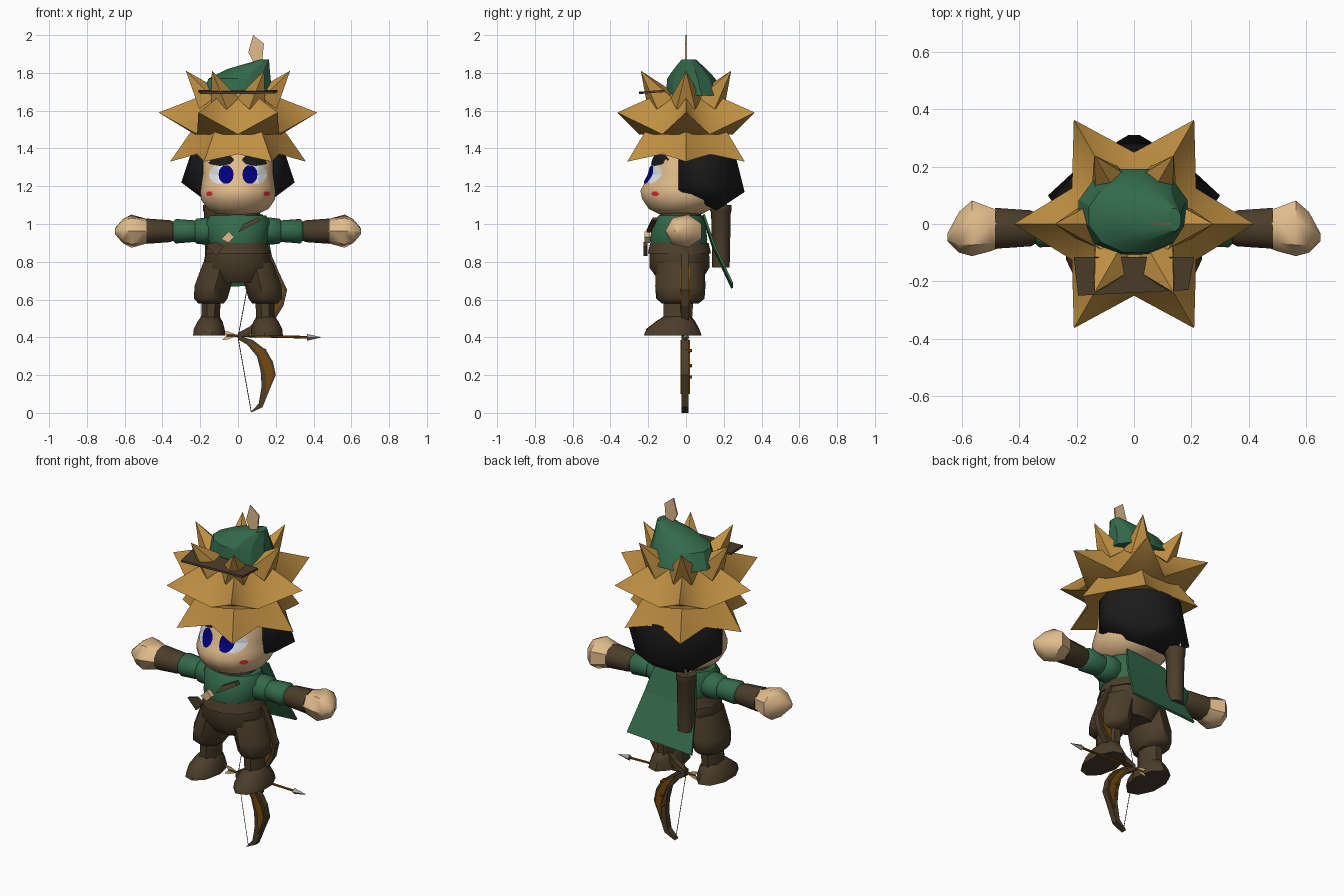
import bpy, bmesh
from math import sin, cos, pi, radians
from mathutils import Vector
from mathutils.bvhtree import BVHTree

cube = bpy.data.objects.get("Cube")
if cube:
    bpy.data.objects.remove(cube, do_unlink=True)


def material(name, *rgb):
    m = bpy.data.materials.new(name)
    m.use_nodes = True
    m.diffuse_color = (*rgb, 1)
    m.node_tree.nodes["Principled BSDF"].inputs["Base Color"].default_value = (*rgb, 1)
    return m


GOLD = material("golden hair", .53, .28, .055)
SKIN = material("skin", .75, .5, .26)
GREEN = material("green cloth", .033, .145, .07)
BROWN = material("brown leather", .072, .047, .023)
BLACK = material("black hair", .011, .011, .012)
BLUE = material("iris blue", 0, 0, .21)
WHITE = material("eye white", .8, .83, .87)
RED = material("cheek red", .8, .03, .03)
WOOD = material("bow wood", .18, .068, .004)
STEEL = material("steel", .35, .35, .35)


def finish(name, bm, mat, mirror=False, smooth=38):
    bmesh.ops.recalc_face_normals(bm, faces=bm.faces)
    me = bpy.data.meshes.new(name)
    bm.to_mesh(me)
    bm.free()
    me.materials.append(mat)
    ob = bpy.data.objects.new(name, me)
    bpy.context.collection.objects.link(ob)
    if smooth:
        bpy.ops.object.select_all(action="DESELECT")
        ob.select_set(True)
        bpy.context.view_layer.objects.active = ob
        bpy.ops.object.shade_smooth_by_angle(angle=radians(smooth))
    if mirror:
        ob.modifiers.new("Mirror", "MIRROR").use_mirror_merge = False
    return ob


def loft(name, rings, mat, sides=10, axis="z", mirror=False, smooth=48):
    """Rings are (position, centre u, centre v, radius u, radius v) along the axis."""
    bm = bmesh.new()
    loops = []
    for p, cu, cv, ru, rv in rings:
        loop = []
        for i in range(sides):
            a = 2 * pi * (i + .5) / sides
            u, v = cu + ru * cos(a), cv + rv * sin(a)
            loop.append(bm.verts.new((u, v, p) if axis == "z" else (p, u, v)))
        loops.append(loop)
    for a, b in zip(loops, loops[1:]):
        for i in range(sides):
            j = (i + 1) % sides
            bm.faces.new((a[i], a[j], b[j], b[i]))
    bm.faces.new(loops[0])
    bm.faces.new(loops[-1])
    return finish(name, bm, mat, mirror, smooth)


def plate(name, points, depth, mat):
    """Flat outline thickened evenly to both sides along the depth vector."""
    bm = bmesh.new()
    d = Vector(depth)
    face = bm.faces.new([bm.verts.new(Vector(p) - d / 2) for p in points])
    new = bmesh.ops.extrude_face_region(bm, geom=[face], use_keep_orig=True)["geom"]
    bmesh.ops.translate(bm, vec=d, verts=[g for g in new if isinstance(g, bmesh.types.BMVert)])
    return finish(name, bm, mat, smooth=0)


def rod(name, a, b, r1, r2, mat, sides=6):
    a, b = Vector(a), Vector(b)
    bm = bmesh.new()
    bmesh.ops.create_cone(bm, cap_ends=True, segments=sides, radius1=r1, radius2=r2, depth=(b - a).length)
    bm.transform((b - a).to_track_quat("Z", "Y").to_matrix().to_4x4())
    bmesh.ops.translate(bm, vec=(a + b) / 2, verts=bm.verts)
    return finish(name, bm, mat)


def star(name, tip, valley, top, bottom):
    """Six-spiked hair layer; each argument is (radius, height)."""
    bm = bmesh.new()

    def ring(rz, shift):
        return [bm.verts.new((rz[0] * cos(a), rz[0] * sin(a), rz[1]))
                for a in (pi / 3 * (i + shift) for i in range(6))]
    t, v, u, d = ring(tip, 0), ring(valley, .5), ring(top, 0), ring(bottom, 0)
    for i in range(6):
        j = (i + 1) % 6
        for e in (u, d):
            for f in ((e[i], t[i], v[i]), (e[i], v[i], e[j]), (e[j], v[i], t[j])):
                bm.faces.new(f)
    bm.faces.new(u)
    bm.faces.new(d)
    return finish(name, bm, GOLD, smooth=48)


# Head and hair
head = loft("head", [(1.05, 0, -.03, .1, .11), (1.08, 0, -.03, .165, .17), (1.13, 0, -.02, .2, .215),
                     (1.175, 0, -.02, .202, .226), (1.215, 0, -.02, .197, .205), (1.26, 0, -.02, .19, .18),
                     (1.34, 0, -.02, .19, .158), (1.42, 0, -.02, .15, .12)], SKIN, 16, smooth=50)
star("lower_hair", (.36, 1.33), (.25, 1.37), (.2, 1.56), (.2, 1.38))
star("middle_hair", (.42, 1.59), (.25, 1.475), (.17, 1.687), (.23, 1.475))
for i in range(6):
    c, s = cos(pi * i / 3), sin(pi * i / 3)
    rod("top_hair_spike", (.15 * c, .15 * s, 1.65), (.275 * c, .275 * s, 1.81), .085, .001, GOLD, 5)

bm = bmesh.new()
for x, y, z in [(.21, -.04, 1.37), (.21, -.04, 1.18), (.3, .1, 1.22), (.25, .08, 1.37), (.1, .16, 1.07),
                (.02, .31, 1.17), (.1, .26, 1.37), (.17, .22, 1.15)]:
    bm.verts.new((x, y, z))
    bm.verts.new((-x, y, z))
bmesh.ops.convex_hull(bm, input=bm.verts)
finish("back_hair", bm, BLACK, smooth=60)

# Painted face, laid on the head surface
hb = bmesh.new()
hb.from_mesh(head.data)
surface = BVHTree.FromBMesh(hb)


def decal(name, cx, cz, rx, rz, lift, mat, sides=14):
    bm = bmesh.new()

    def point(x, z):
        hit = surface.ray_cast(Vector((x, -1, z)), Vector((0, 1, 0)))[0]
        return bm.verts.new((x, (hit.y if hit else -.02) - lift, z))
    centre = point(cx, cz)
    rings = [[point(cx + k * rx * cos(2 * pi * i / sides), cz + k * rz * sin(2 * pi * i / sides))
              for i in range(sides)] for k in (.35, .7, 1)]
    for i in range(sides):
        j = (i + 1) % sides
        bm.faces.new((centre, rings[0][i], rings[0][j]))
        for a, b in zip(rings, rings[1:]):
            bm.faces.new((a[i], b[i], b[j], a[j]))
    return finish(name, bm, mat, True, 0)


decal("eye_white", .1, 1.262, .054, .05, .004, WHITE)
decal("iris", .063, 1.262, .04, .05, .007, BLUE)
decal("eyebrow", .095, 1.34, .075, .033, .005, BLACK, 8)
decal("cheek_mark", .152, 1.16, .018, .015, .004, RED, 6)
hb.free()

# Hat with brim and feather
loft("hat", [(1.68, -.003, .043, .197, .155), (1.77, .008, .028, .17, .132), (1.82, .055, .022, .117, .09),
             (1.87, .14, .015, .025, .04)], GREEN, 12, smooth=25)
plate("hat_brim", [(-.21, -.115, 1.704), (.21, -.115, 1.704), (.19, -.23, 1.696), (-.195, -.25, 1.694)],
      (0, 0, .012), BROWN)
plate("feather", [(.08, 0, 2), (.137, 0, 1.955), (.127, 0, 1.85), (.09, 0, 1.84), (.055, 0, 1.91)],
      (0, .008, 0), SKIN)

# Torso
loft("tunic", [(.86, 0, -.035, .14, .15), (.92, 0, -.04, .165, .158), (1.0, 0, -.035, .178, .142),
               (1.045, 0, -.03, .155, .12)], GREEN, 12)
loft("collar", [(1.035, 0, -.03, .125, .115), (1.065, 0, -.03, .12, .11)], BROWN, 12)
loft("belt", [(.845, 0, -.035, .178, .173), (.9, 0, -.035, .158, .16)], BROWN, 12)
loft("trousers_hip", [(.69, 0, -.03, .14, .11), (.77, 0, -.035, .19, .165), (.86, 0, -.035, .168, .163)], BROWN, 12)
plate("chest_strap", [(.0, -.19, .955), (.02, -.195, .965), (.12, -.17, 1.02), (.105, -.16, 1.035), (.03, -.18, 1.0)],
      (0, .03, 0), BROWN)
plate("brooch", [(-.09, -.205, .92), (-.05, -.205, .96), (-.02, -.205, .93), (-.05, -.205, .9)],
      (0, .03, 0), SKIN)
plate("pouch", [(-.17, -.215, .89), (-.115, -.215, .905), (-.075, -.215, .88), (-.115, -.215, .83)],
      (0, .02, 0), BROWN)

# Legs
loft("trouser_leg", [(.58, .145, -.03, .07, .1), (.605, .147, -.03, .091, .13), (.67, .137, -.03, .1, .135),
                     (.8, .1, -.03, .088, .13)], BROWN, 9, mirror=True)
loft("shin", [(.44, .147, -.045, .055, .08), (.6, .142, -.04, .053, .085)], BROWN, 8, mirror=True)
loft("shoe", [(.41, .155, -.07, .088, .155), (.445, .155, -.07, .084, .142), (.485, .15, -.055, .068, .105),
              (.51, .148, -.045, .05, .075)], BROWN, 9, mirror=True)

# Arms
AY, AZ = -.015, .962


def limb(name, rings, mat, sides):
    loft(name, [(x, AY + dy, AZ, ry, rz) for x, dy, ry, rz in rings], mat, sides, "x", True)


limb("shoulder", [(.11, 0, .06, .06), (.16, 0, .08, .073), (.22, 0, .072, .066), (.235, 0, .05, .048)], GREEN, 10)
limb("sleeve", [(.2, 0, .055, .053), (.24, 0, .065, .058), (.33, 0, .07, .065), (.35, 0, .05, .045)], GREEN, 10)
limb("cuff", [(.34, 0, .055, .05), (.36, 0, .066, .058), (.485, 0, .075, .067)], BROWN, 10)
limb("hand", [(.475, 0, .07, .062), (.5, 0, .08, .072), (.565, .005, .102, .09), (.61, -.01, .075, .065),
              (.65, -.03, .015, .018)], SKIN, 7)

# Cape
bm = bmesh.new()
rows = [[bm.verts.new((h * s, y, z + .012 * s)) for s in (-1, 0, 1)]
        for z, y, h in ((1.04, .1, .13), (.89, .15, .165), (.675, .25, .21))]
for a, b in zip(rows, rows[1:]):
    for i in (0, 1):
        bm.faces.new((a[i], a[i + 1], b[i + 1], b[i]))
cape = finish("cape", bm, GREEN, smooth=0)
cape.modifiers.new("Solidify", "SOLIDIFY").thickness = .012

# Quiver with spare arrows
loft("quiver", [(.77, -.13, .185, .046, .046), (1.06, -.13, .185, .052, .052), (1.07, -.13, .185, .057, .057),
                (1.1, -.13, .185, .057, .057)], BROWN, 10)
for i in range(3):
    a = 2 * pi * i / 3
    x, y = -.13 + .028 * cos(a), .185 + .028 * sin(a)
    rod("spare_arrow", (x, y, 1.05), (x, y, 1.145), .007, .007, SKIN)

# Bow: the upper limb is a stretched reflection of the lower one
LIMB = [(0, .41), (.08, .385), (.15, .33), (.185, .27), (.2, .2), (.17, .13), (.13, .03), (.065, 0),
        (.11, .05), (.125, .14), (.12, .22), (.1, .3), (.05, .36), (0, .39)]
INLAY = [(.05, .385), (.13, .335), (.175, .26), (.188, .2), (.15, .1), (.148, .2), (.11, .31)]
for side in ("lower", "upper"):
    def place(x, z, up=side == "upper"):
        return (1.3 * x, -.005, .405 + 1.2 * (.405 - z)) if up else (x, -.005, z)
    plate(side + "_bow_limb", [place(*p) for p in LIMB], (0, .036, 0), BROWN)
    plate(side + "_bow_inlay", [place(*p) for p in INLAY], (0, .05, 0), WOOD)
    rod(side + "_bowstring", place(.07, .006), (0, 0, .4), .002, .002, BROWN, 4)
for z in (.19, .25, .33):
    rod("bow_stud", (.14, 0, z), (.14, .032, z), .012, .008, WOOD)

# Nocked arrow
rod("arrow_shaft", (-.06, 0, .41), (.39, 0, .4), .007, .007, WOOD)
rod("arrow_head", (.365, 0, .4), (.44, 0, .4), .018, .001, STEEL, 4)
for s in (-1, 1):
    plate("arrow_fletching", [(-.085, 0, .41 + .025 * s), (-.05, 0, .41 + .02 * s), (0, 0, .41), (-.06, 0, .41)],
          (0, .006, 0), SKIN)
